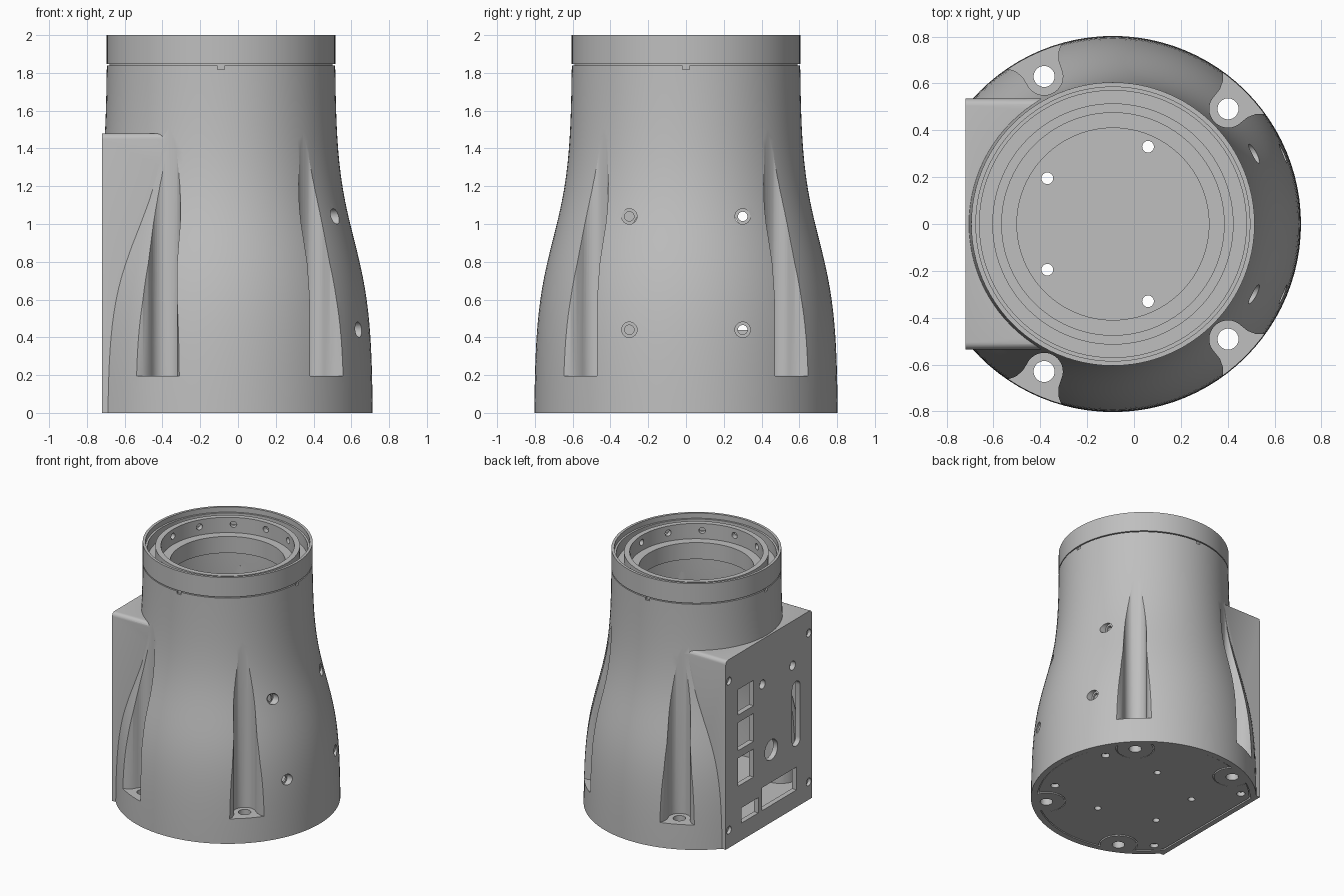
import bpy, bmesh, math
from mathutils import Matrix, Vector

AXIS_X = -0.09      # the round body sits off centre; parts are built around it
SEG = 96
PANEL = -0.63       # flat connector face, relative to the body axis

cube = bpy.data.objects.get("Cube")
if cube:
    bpy.data.objects.remove(cube, do_unlink=True)

grey = bpy.data.materials.new("plain grey")
grey.use_nodes = True
grey.diffuse_color = (0.52, 0.52, 0.52, 1)
grey.node_tree.nodes["Principled BSDF"].inputs["Base Color"].default_value = (0.52, 0.52, 0.52, 1)


def make(name, bm):
    bmesh.ops.recalc_face_normals(bm, faces=bm.faces)
    me = bpy.data.meshes.new(name)
    bm.to_mesh(me)
    bm.free()
    ob = bpy.data.objects.new(name, me)
    bpy.context.collection.objects.link(ob)
    return ob


def revolve(name, profile, ring=False):
    """Turn (radius, z) points about the axis; ring closes the profile."""
    bm = bmesh.new()
    loops = []
    for r, z in profile:
        loops.append([bm.verts.new((r * math.cos(a), r * math.sin(a), z))
                      for a in (2 * math.pi * i / SEG for i in range(SEG))])
    pairs = list(zip(loops, loops[1:]))
    if ring:
        pairs.append((loops[-1], loops[0]))
    else:
        bm.faces.new(loops[0])
        bm.faces.new(loops[-1])
    for a, b in pairs:
        for i in range(SEG):
            j = (i + 1) % SEG
            bm.faces.new((a[i], a[j], b[j], b[i]))
    return make(name, bm)


def prism(name, pts, axis, lo, hi, turn=0):
    """Extrude a 2D outline along x or z, then turn it about the body axis."""
    bm = bmesh.new()
    rot = Matrix.Rotation(turn, 3, 'Z')
    ends = [[bm.verts.new(rot @ Vector((w, u, v) if axis == 'x' else (u, v, w)))
             for u, v in pts] for w in (lo, hi)]
    bm.faces.new(ends[0])
    bm.faces.new(ends[1])
    n = len(pts)
    for i in range(n):
        j = (i + 1) % n
        bm.faces.new((ends[0][i], ends[0][j], ends[1][j], ends[1][i]))
    return make(name, bm)


def rect(u, v, w, h):
    return [(u - w / 2, v - h / 2), (u + w / 2, v - h / 2),
            (u + w / 2, v + h / 2), (u - w / 2, v + h / 2)]


def arc(u, v, r, a0, a1, n):
    return [(u + r * math.cos(math.radians(a0 + (a1 - a0) * i / n)),
             v + r * math.sin(math.radians(a0 + (a1 - a0) * i / n))) for i in range(n + 1)]


def circle(u, v, r, n=24):
    return arc(u, v, r, 0, 360, n)[:-1]


def boolean(target, tool, op='DIFFERENCE'):
    mod = target.modifiers.new("cut", 'BOOLEAN')
    mod.operation, mod.solver, mod.object = op, 'EXACT', tool
    dg = bpy.context.evaluated_depsgraph_get()
    me = bpy.data.meshes.new_from_object(target.evaluated_get(dg))
    target.modifiers.remove(mod)
    target.data = me
    bpy.data.objects.remove(tool, do_unlink=True)


def body_radius(z):
    return 0.603 + 0.202 / (1 + math.exp((z - 0.92) / 0.2))


# Bell-shaped housing with the connector box merged in
heights = [1.838 * i / 28 for i in range(29)]
housing = revolve("housing", [(body_radius(z), z) for z in heights])
box_outline = ([(-0.535, 0), (0.535, 0)] + arc(0.505, 1.45, 0.03, 0, 90, 5)
               + arc(-0.505, 1.45, 0.03, 90, 180, 5))
boolean(housing, prism("box", box_outline, 'x', -0.75, -0.2), 'UNION')
boolean(housing, prism("flat_cut", rect(0, 1, 3, 3), 'x', -2, PANEL))

# Hollow interior, leaving solid posts around the mounting bolts
BOLTS = [math.radians(a) for a in (45, 115, -45, -115)]
BOLT_R = 0.695
cavity = revolve("cavity", [(body_radius(z) - 0.045, z)
                            for z in [-0.05] + heights[1:] + [1.9]])
for a in BOLTS:
    boolean(cavity, prism("post", circle(BOLT_R, 0, 0.13, 32), 'z', -0.2, 1.55, a))
boolean(cavity, prism("cavity_clip", rect(0, 1, 3, 3), 'x', -2, PANEL + 0.04))
boolean(housing, cavity)
boolean(housing, prism("box_cavity", rect(0, 0.69, 0.98, 1.48), 'x', PANEL + 0.04, -0.25))

# Flared vertical grooves and through holes for the mounting bolts
groove = (arc(BOLT_R, 0, 0.08, 90, 270, 16)
          + [(0.73, -0.084), (0.765, -0.1), (0.79, -0.125), (0.81, -0.16), (1, -0.17),
             (1, 0.17), (0.81, 0.16), (0.79, 0.125), (0.765, 0.1), (0.73, 0.084)])
for a in BOLTS:
    boolean(housing, prism("groove", groove, 'z', 0.195, 1.65, a))
    boolean(housing, prism("bolt_hole", circle(BOLT_R, 0, 0.045), 'z', -0.1, 0.3, a))

# Counterbored screw holes on the side opposite the box
for y in (-0.3, 0.3):
    for z in (0.44, 1.04):
        surface = math.sqrt(body_radius(z) ** 2 - y * y)
        boolean(housing, prism("screw_hole", circle(y, z, 0.025), 'x', 0.4, 1))
        boolean(housing, prism("counterbore", circle(y, z, 0.041), 'x', surface - 0.03, 1))

# Connector openings in the flat face
slot = arc(-0.34, 0.94, 0.05, 0, 180, 10) + arc(-0.34, 0.53, 0.05, 180, 360, 10)
openings = [rect(0.285, 1.1, 0.19, 0.2), rect(0.285, 0.83, 0.19, 0.22),
            rect(0.285, 0.55, 0.19, 0.22), rect(0.235, 0.195, 0.21, 0.12),
            rect(-0.13, 0.225, 0.43, 0.18), circle(-0.03, 0.57, 0.08),
            circle(0.08, 1.126, 0.035), circle(-0.295, 1.13, 0.035), slot]
for outline in openings:
    boolean(housing, prism("opening", outline, 'x', -0.9, PANEL + 0.1))
for y in (-0.495, 0.495):
    for z in (0.14, 1.31):
        boolean(housing, prism("panel_screw", circle(y, z, 0.03), 'x', -0.9, PANEL + 0.025))

# Four alignment notches just below the collar
for k in range(4):
    boolean(housing, prism("notch", rect(0, 1.835, 0.036, 0.034), 'x', 0.585, 0.7,
                           k * math.pi / 2))

# Stepped collar: outer lip, channel, inner ring and ledge
collar = revolve("collar", [(0.41, 1.72), (0.59, 1.72), (0.59, 1.846), (0.605, 1.846),
                            (0.605, 2), (0.585, 2), (0.585, 1.96), (0.57, 1.96),
                            (0.57, 1.87), (0.515, 1.87), (0.515, 1.97), (0.475, 1.97),
                            (0.475, 1.85), (0.41, 1.85)], ring=True)
for k in range(12):
    boolean(collar, prism("ring_hole", circle(0, 1.915, 0.024, 16), 'x', 0.45, 0.54,
                          k * math.pi / 6))

# Bottom lid, notched around the bolt posts
lid = revolve("bottom_lid", [(0.752, 0.004), (0.752, 0.05)])
boolean(lid, prism("lid_clip", rect(0, 0, 3, 3), 'x', -2, PANEL + 0.048))
for a in BOLTS:
    boolean(lid, prism("lid_notch", circle(BOLT_R, 0, 0.138, 32), 'z', -0.1, 0.2, a))
for x, y, r in ((0.15, 0.33, 0.025), (-0.28, 0.195, 0.025),
                (0.59, 0.28, 0.03), (-0.5, 0.48, 0.03)):
    for side in (-1, 1):
        # rim screws stay blind, floor holes pass through
        top = 0.2 if r < 0.03 else 0.035
        boolean(lid, prism("lid_hole", circle(x, side * y, r), 'z', -0.1, top))

# Shared colour, placement and shading
for ob in (housing, collar, lid):
    ob.data.transform(Matrix.Translation((AXIS_X, 0, 0)))
    ob.data.materials.clear()
    ob.data.materials.append(grey)
    bpy.ops.object.select_all(action='DESELECT')
    ob.select_set(True)
    bpy.context.view_layer.objects.active = ob
    bpy.ops.object.shade_smooth_by_angle(angle=math.radians(30))
